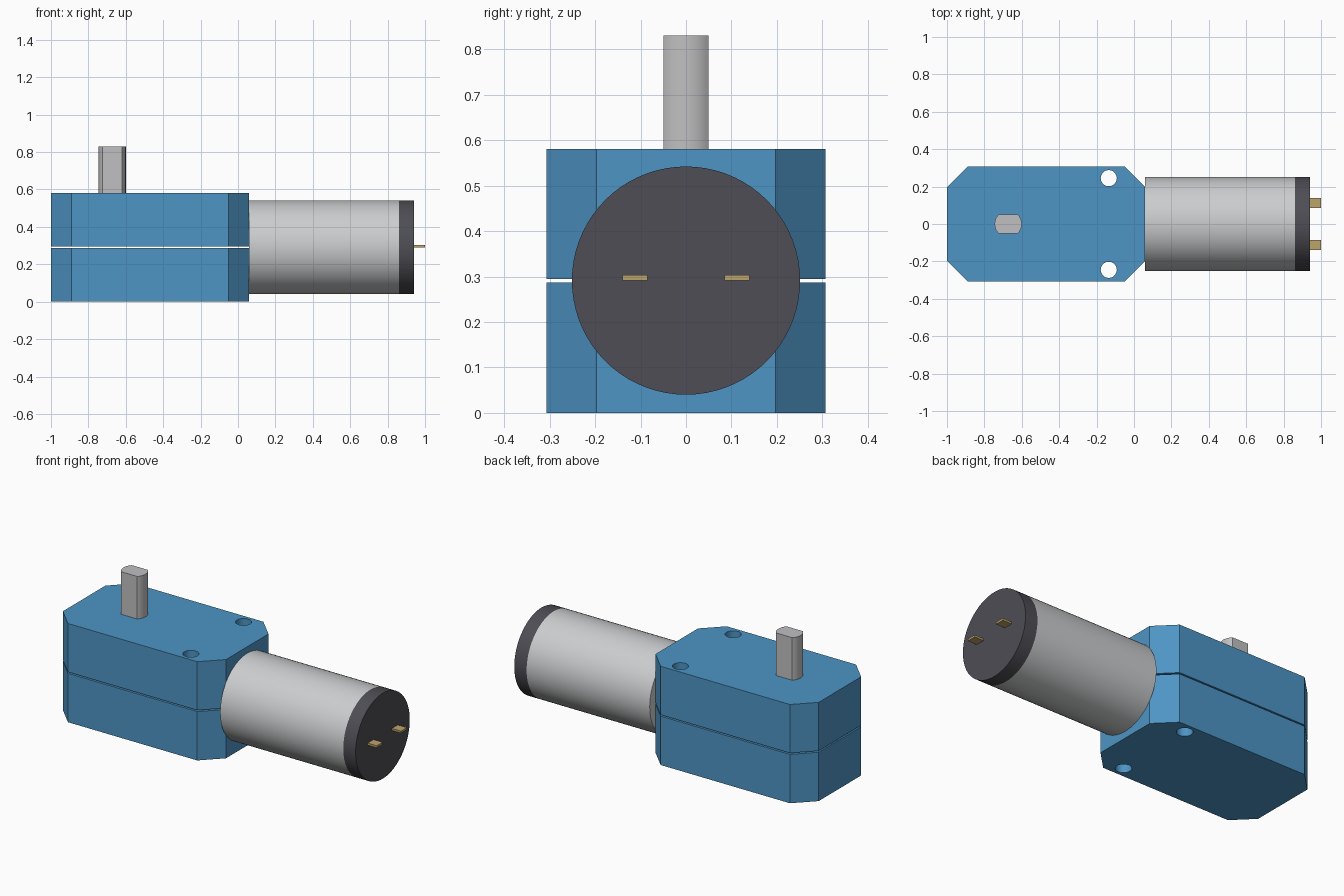
import bpy, bmesh, math
from mathutils import Matrix

if "Cube" in bpy.data.objects:
    bpy.data.objects.remove(bpy.data.objects["Cube"], do_unlink=True)


def material(name, color):
    m = bpy.data.materials.new(name)
    m.use_nodes = True
    m.diffuse_color = (*color, 1)
    m.node_tree.nodes["Principled BSDF"].inputs["Base Color"].default_value = (*color, 1)
    return m


blue = material("housing blue", (0.075, 0.30, 0.56))
silver = material("can silver", (0.60, 0.61, 0.62))
steel = material("shaft steel", (0.53, 0.53, 0.54))
charcoal = material("cap charcoal", (0.075, 0.075, 0.09))
brass = material("terminal brass", (0.50, 0.37, 0.15))


def add_object(name, bm, mat, smooth=False):
    bmesh.ops.recalc_face_normals(bm, faces=bm.faces)
    me = bpy.data.meshes.new(name)
    bm.to_mesh(me)
    bm.free()
    ob = bpy.data.objects.new(name, me)
    bpy.context.collection.objects.link(ob)
    me.materials.append(mat)
    bpy.ops.object.select_all(action="DESELECT")
    ob.select_set(True)
    bpy.context.view_layer.objects.active = ob
    if smooth:
        bpy.ops.object.shade_smooth_by_angle(angle=math.radians(30))
    return ob


def prism(name, outline, z0, z1, mat, smooth=False):
    """Extrude an xy outline from z0 up to z1."""
    bm = bmesh.new()
    face = bm.faces.new([bm.verts.new((x, y, z0)) for x, y in outline])
    top = bmesh.ops.extrude_face_region(bm, geom=[face])["geom"]
    bmesh.ops.translate(bm, vec=(0, 0, z1 - z0),
                        verts=[v for v in top if isinstance(v, bmesh.types.BMVert)])
    return add_object(name, bm, mat, smooth)


def cylinder_x(name, x0, x1, z, radius, mat):
    """Cylinder lying along x."""
    bm = bmesh.new()
    place = Matrix.Translation(((x0 + x1) / 2, 0, z)) @ Matrix.Rotation(math.pi / 2, 4, "Y")
    bmesh.ops.create_cone(bm, cap_ends=True, segments=72, radius1=radius, radius2=radius,
                          depth=x1 - x0, matrix=place)
    return add_object(name, bm, mat, True)


def circle(cx, cy, r, n):
    return [(cx + r * math.cos(2 * math.pi * i / n), cy + r * math.sin(2 * math.pi * i / n))
            for i in range(n)]


# Gearbox housing: two chamfered halves with a thin gap and two through holes
half = [(0.06, 0.197), (-0.05, 0.307), (-0.89, 0.307), (-1, 0.197)]
outline = half + [(x, -y) for x, y in reversed(half)]
for name, z0, z1 in (("housing_lower", 0, 0.287), ("housing_upper", 0.295, 0.58)):
    cutters = [prism("hole_cutter", circle(-0.135, y, 0.043, 32), -0.1, 0.7, blue)
               for y in (-0.245, 0.245)]
    body = prism(name, outline, z0, z1, blue)
    for cutter in cutters:
        mod = body.modifiers.new("hole", "BOOLEAN")
        mod.operation = "DIFFERENCE"
        mod.solver = "EXACT"
        mod.object = cutter
        bpy.ops.object.modifier_apply(modifier=mod.name)
        bpy.data.objects.remove(cutter, do_unlink=True)
    bpy.ops.object.shade_smooth_by_angle(angle=math.radians(30))

# Output shaft with two flats
cx, r, flat = -0.6725, 0.0725, 0.05
reach = math.asin(flat / r)
arc = [-reach + 2 * reach * i / 12 for i in range(13)]
shaft = [(cx + r * math.cos(a + t), r * math.sin(a + t)) for t in (0, math.pi) for a in arc]
prism("output_shaft", shaft, 0.58, 0.83, steel, True)

# Motor can and end cap
cylinder_x("motor_can", 0.06, 0.86, 0.291, 0.251, silver)
cylinder_x("motor_end_cap", 0.86, 0.94, 0.291, 0.251, charcoal)

# Terminal tabs
for side, y in (("left", 0.1125), ("right", -0.1125)):
    tab = [(0.94, y - 0.0275), (1, y - 0.0275), (1, y + 0.0275), (0.94, y + 0.0275)]
    prism("terminal_" + side, tab, 0.291, 0.303, brass)
